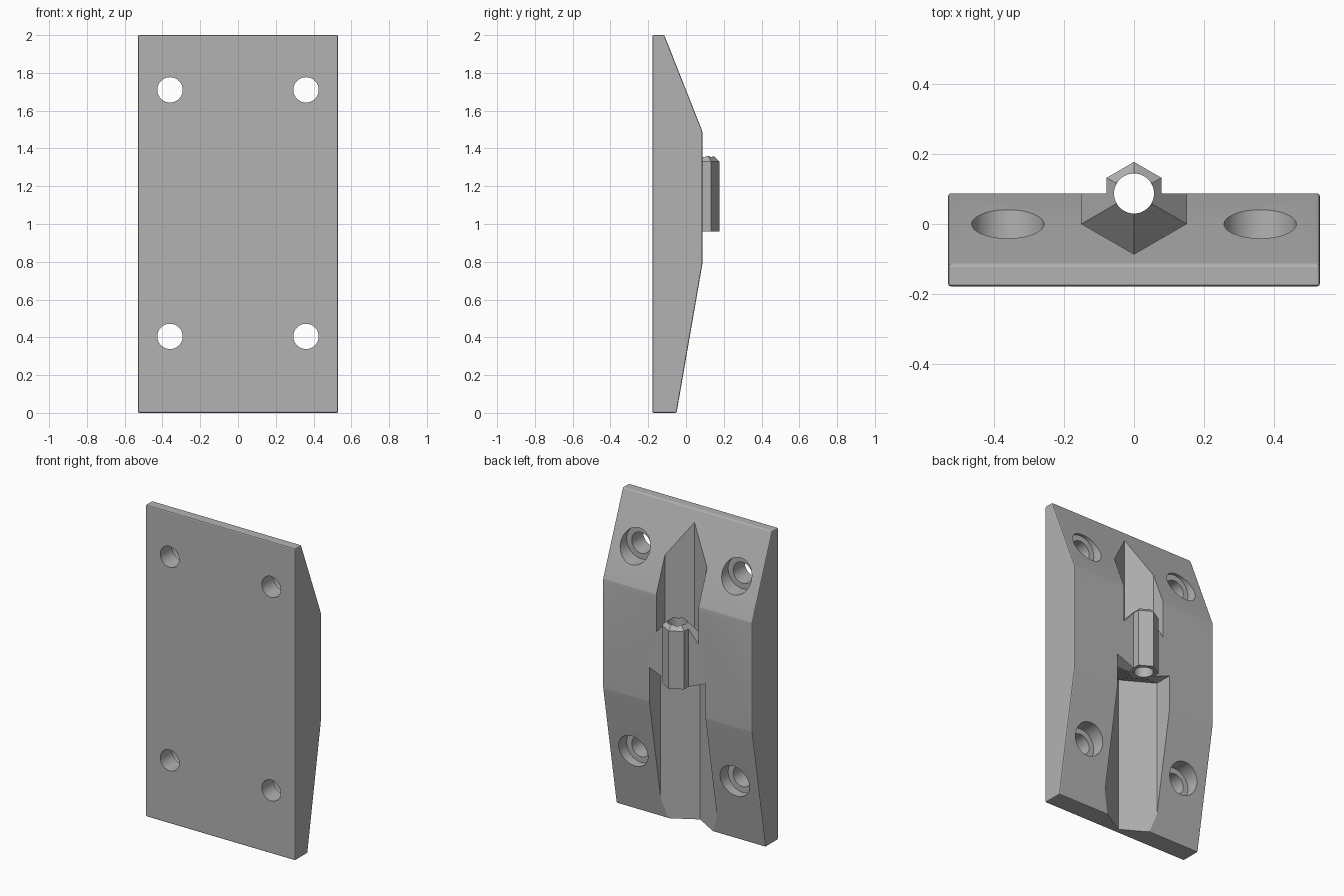
import bpy, bmesh, math

if "Cube" in bpy.data.objects:
    bpy.data.objects.remove(bpy.data.objects["Cube"])

AXIS_Y = 0.087            # centre line of the hexagonal channel
HALF_W = 0.53

grey = bpy.data.materials.new("mid grey")
grey.use_nodes = True
colour = (0.45, 0.45, 0.45, 1)
grey.diffuse_color = colour
grey.node_tree.nodes["Principled BSDF"].inputs["Base Color"].default_value = colour


def make_object(name, bm):
    bmesh.ops.recalc_face_normals(bm, faces=bm.faces)
    mesh = bpy.data.meshes.new(name)
    bm.to_mesh(mesh)
    bm.free()
    mesh.materials.append(grey)
    obj = bpy.data.objects.new(name, mesh)
    bpy.context.collection.objects.link(obj)
    return obj


def lathe(name, rings, sides, place):
    """Stack polygon rings (radius, height) and cap both ends."""
    bm = bmesh.new()
    loops = []
    for r, h in rings:
        angles = [math.tau * (i / sides) + math.pi / 2 for i in range(sides)]
        loops.append([bm.verts.new(place(r * math.cos(a), r * math.sin(a), h)) for a in angles])
    for low, high in zip(loops, loops[1:]):
        for i in range(sides):
            j = (i + 1) % sides
            bm.faces.new((low[i], low[j], high[j], high[i]))
    bm.faces.new(loops[0])
    bm.faces.new(loops[-1])
    return make_object(name, bm)


def upright(u, v, h):
    return (u, AXIS_Y + v, h)


# Plate: side profile extruded across the width, with slightly eased edges
profile = [(-0.178, 0), (-0.05, 0), (AXIS_Y, 0.79), (AXIS_Y, 1.49), (-0.115, 2), (-0.178, 2)]
bm = bmesh.new()
face = bm.faces.new([bm.verts.new((-HALF_W, y, z)) for y, z in profile])
side = bmesh.ops.extrude_face_region(bm, geom=[face])
bmesh.ops.translate(bm, vec=(2 * HALF_W, 0, 0),
                    verts=[g for g in side["geom"] if isinstance(g, bmesh.types.BMVert)])
bmesh.ops.bevel(bm, geom=bm.edges[:], offset=0.007, segments=2, profile=0.5, affect='EDGES')
plate = make_object("mounting_plate", bm)

# Hexagonal sleeve, channels above and below it, and its bore
parts = [
    (lathe("hex_sleeve", [(0.09, 0.9), (0.09, 1.42)], 6, upright), 'UNION'),
    (lathe("upper_channel_cutter", [(0.06, 1.36), (0.173, 1.25), (0.173, 2.2)], 6, upright), 'DIFFERENCE'),
    (lathe("lower_channel_cutter", [(0.09, 0.96), (0.23, 1.01), (0.23, -0.1)], 6, upright), 'DIFFERENCE'),
    (lathe("bore_cutter", [(0.057, 0.7), (0.057, 1.6)], 64, upright), 'DIFFERENCE'),
]

# Four screw holes, counterbored from the back
for x in (-0.36, 0.36):
    for z in (0.405, 1.71):
        cutter = lathe("screw_hole_cutter", [(0.067, -0.3), (0.067, -0.06), (0.103, -0.06), (0.103, 0.3)],
                       64, lambda u, v, h, x=x, z=z: (x + u, h, z + v))
        parts.append((cutter, 'DIFFERENCE'))

bpy.context.view_layer.objects.active = plate
for obj, operation in parts:
    mod = plate.modifiers.new(obj.name, 'BOOLEAN')
    mod.operation = operation
    mod.solver = 'EXACT'
    mod.object = obj
    bpy.ops.object.modifier_apply(modifier=mod.name)
    bpy.data.objects.remove(obj)

bpy.ops.object.select_all(action='DESELECT')
plate.select_set(True)
bpy.ops.object.shade_smooth_by_angle(angle=math.radians(7))
